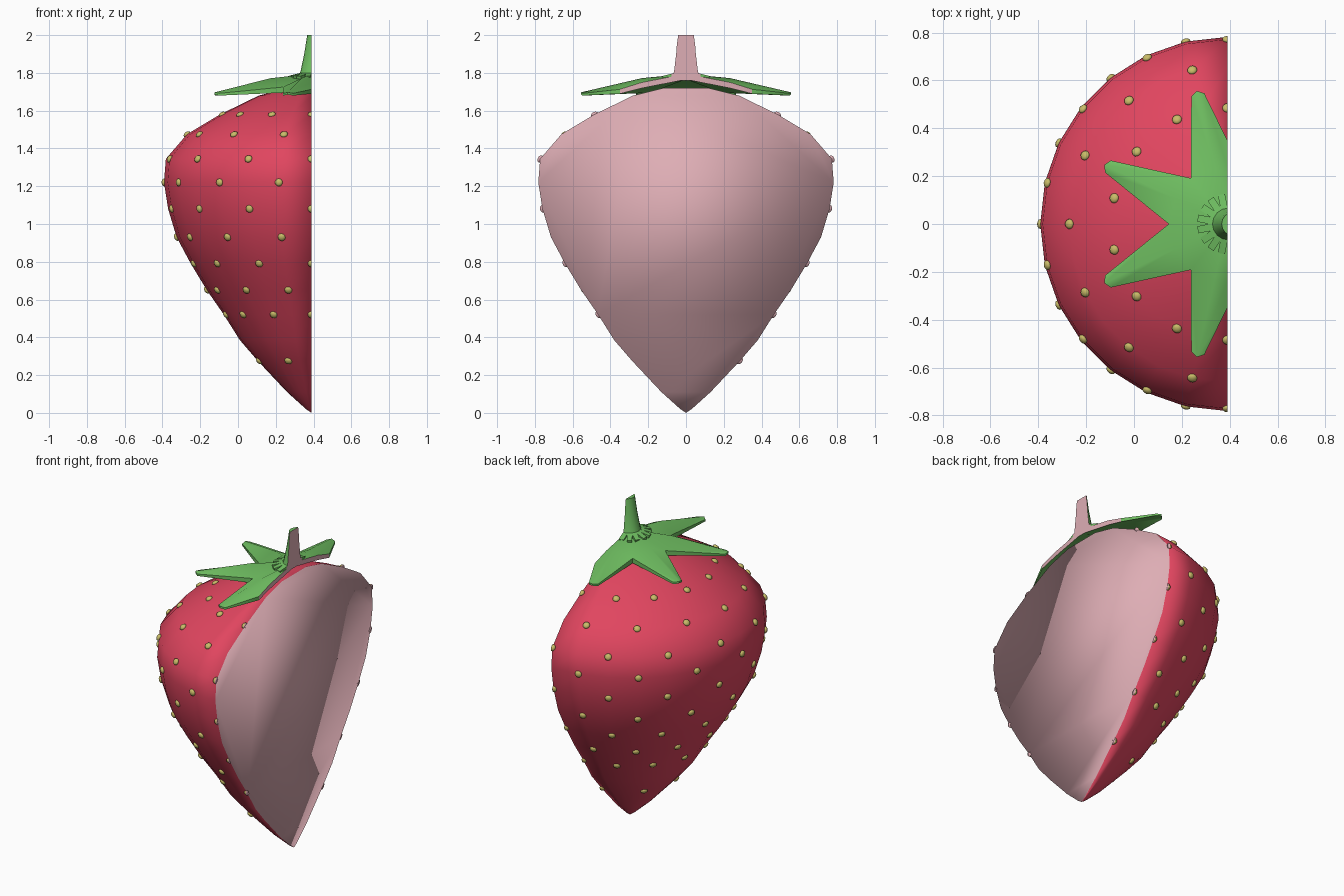
import bpy, bmesh, math
from mathutils import Vector, Matrix

if "Cube" in bpy.data.objects:
    bpy.data.objects.remove(bpy.data.objects["Cube"])

CUT = 0.39      # plane of the halved fruit, also its axis
SIDES = 28
STEP = math.tau / SIDES


def material(name, color):
    m = bpy.data.materials.new(name)
    m.use_nodes = True
    m.diffuse_color = (*color, 1)
    m.node_tree.nodes["Principled BSDF"].inputs["Base Color"].default_value = (*color, 1)
    return m


RED = material("fruit red", (0.75, 0.06, 0.115))
PINK = material("cut flesh pink", (0.73, 0.42, 0.46))
GREEN = material("leaf green", (0.16, 0.52, 0.12))
GOLD = material("seed yellow", (0.58, 0.50, 0.14))


def polar(r, a, z):
    """Point around the fruit axis; angle 0 is -x, positive turns to the front."""
    return Vector((CUT - r * math.cos(a), -r * math.sin(a), z))


def halve(name, bm, mat, angle=None):
    """Slice at the cut plane, cap the slice with flesh and make the object."""
    bmesh.ops.recalc_face_normals(bm, faces=bm.faces)
    bmesh.ops.bisect_plane(bm, geom=bm.verts[:] + bm.edges[:] + bm.faces[:], dist=1e-4,
                           plane_co=(CUT, 0, 0), plane_no=(1, 0, 0), clear_outer=True)
    caps = bmesh.ops.holes_fill(bm, edges=[e for e in bm.edges if e.is_boundary], sides=0)
    for f in caps["faces"]:
        f.material_index = 1
    bmesh.ops.recalc_face_normals(bm, faces=bm.faces)
    mesh = bpy.data.meshes.new(name)
    bm.to_mesh(mesh)
    bm.free()
    mesh.materials.append(mat)
    mesh.materials.append(PINK)
    ob = bpy.data.objects.new(name, mesh)
    bpy.context.collection.objects.link(ob)
    mesh.shade_smooth()
    if angle:
        bpy.ops.object.select_all(action='DESELECT')
        ob.select_set(True)
        bpy.context.view_layer.objects.active = ob
        bpy.ops.object.shade_smooth_by_angle(angle=math.radians(angle))
    return ob


def lathe(profile, sides, lean=0.0):
    """Closed turned solid from (radius, height) pairs, sheared along x by lean."""
    bm = bmesh.new()
    rings = []
    base = profile[0][1]
    for r, z in profile:
        shift = Vector((lean * (z - base), 0, 0))
        n = sides if r else 1
        rings.append([bm.verts.new(polar(r, math.tau * i / sides, z) + shift) for i in range(n)])
    for a, b in zip(rings, rings[1:]):
        for i in range(sides):
            j = (i + 1) % sides
            quad = [a[i % len(a)], a[j % len(a)], b[j % len(b)], b[i % len(b)]]
            bm.faces.new(list(dict.fromkeys(quad)))
    return bm


# Fruit body
body = [(0, 0), (0.03, 0.02), (0.13, 0.11), (0.285, 0.275), (0.38, 0.385), (0.465, 0.52),
        (0.555, 0.65), (0.64, 0.79), (0.715, 0.93), (0.76, 1.08), (0.782, 1.22),
        (0.772, 1.345), (0.66, 1.475), (0.485, 1.58), (0.28, 1.68), (0.12, 1.72), (0, 1.72)]
halve("fruit_body", lathe(body, SIDES), RED)

# Seeds sit on every other body vertex, staggered row by row
bm = bmesh.new()
for row in range(3, 14):
    if row == 4:
        continue
    r, z = body[row]
    (r0, z0), (r1, z1) = body[row - 1], body[row + 1]
    spacing = 4 if row == 3 else 2
    for k in range(row % 2, SIDES, spacing):
        a = k * STEP
        normal = polar(z1 - z0, a, r0 - r1) - Vector((CUT, 0, 0))
        turn = normal.to_track_quat('Z', 'Y').to_matrix().to_4x4()
        place = Matrix.Translation(polar(r, a, z)) @ turn @ Matrix.Diagonal((0.021, 0.021, 0.013, 1))
        bmesh.ops.create_icosphere(bm, subdivisions=2, radius=1, matrix=place)
halve("seeds", bm, GOLD)

# Leaf crown: seven joined pointed leaves with a raised ridge
bm = bmesh.new()
LEAVES = 7
half = math.pi / LEAVES
hub = bm.verts.new(polar(0, 0, 1.795))
valleys = [bm.verts.new(polar(0.245, 2 * half * i, 1.725)) for i in range(LEAVES)]
for i in range(LEAVES):
    a = half * (2 * i + 1)
    left, right = valleys[i], valleys[(i + 1) % LEAVES]
    ridge = bm.verts.new(polar(0.24, a, 1.772))
    tip = bm.verts.new(polar(0.57, a, 1.697))
    tip_l, tip_r = [bm.verts.new(polar(0.555, a + s * 0.05, 1.692)) for s in (-1, 1)]
    for face in ((hub, left, ridge), (hub, ridge, right),
                 (left, tip_l, tip, ridge), (ridge, tip, tip_r, right)):
        bm.faces.new(face)
extruded = bmesh.ops.extrude_face_region(bm, geom=bm.faces[:], use_keep_orig=True)
for v in extruded["geom"]:
    if isinstance(v, bmesh.types.BMVert):
        v.co.z -= 0.012 if (v.co - Vector((CUT, 0, v.co.z))).length > 0.4 else 0.03
halve("leaf_crown", bm, GREEN, 50)

# Ring of small bracts around the stem
bm = bmesh.new()
for i in range(16):
    a = math.tau * (i + 0.5) / 16
    turn = Matrix.Rotation(a, 4, 'Z') @ Matrix.Rotation(-0.25, 4, 'Y')
    place = Matrix.Translation(polar(0.085, a, 1.785)) @ turn @ Matrix.Diagonal((0.08, 0.03, 0.016, 1))
    bmesh.ops.create_cube(bm, size=1, matrix=place)
halve("bract_ring", bm, GREEN, 30)

# Leaning stem
stem = [(0, 1.76), (0.075, 1.76), (0.064, 1.81), (0.055, 1.9), (0.05, 2.0), (0, 2.0)]
halve("stem", lathe(stem, 16, 0.11), GREEN, 50)
